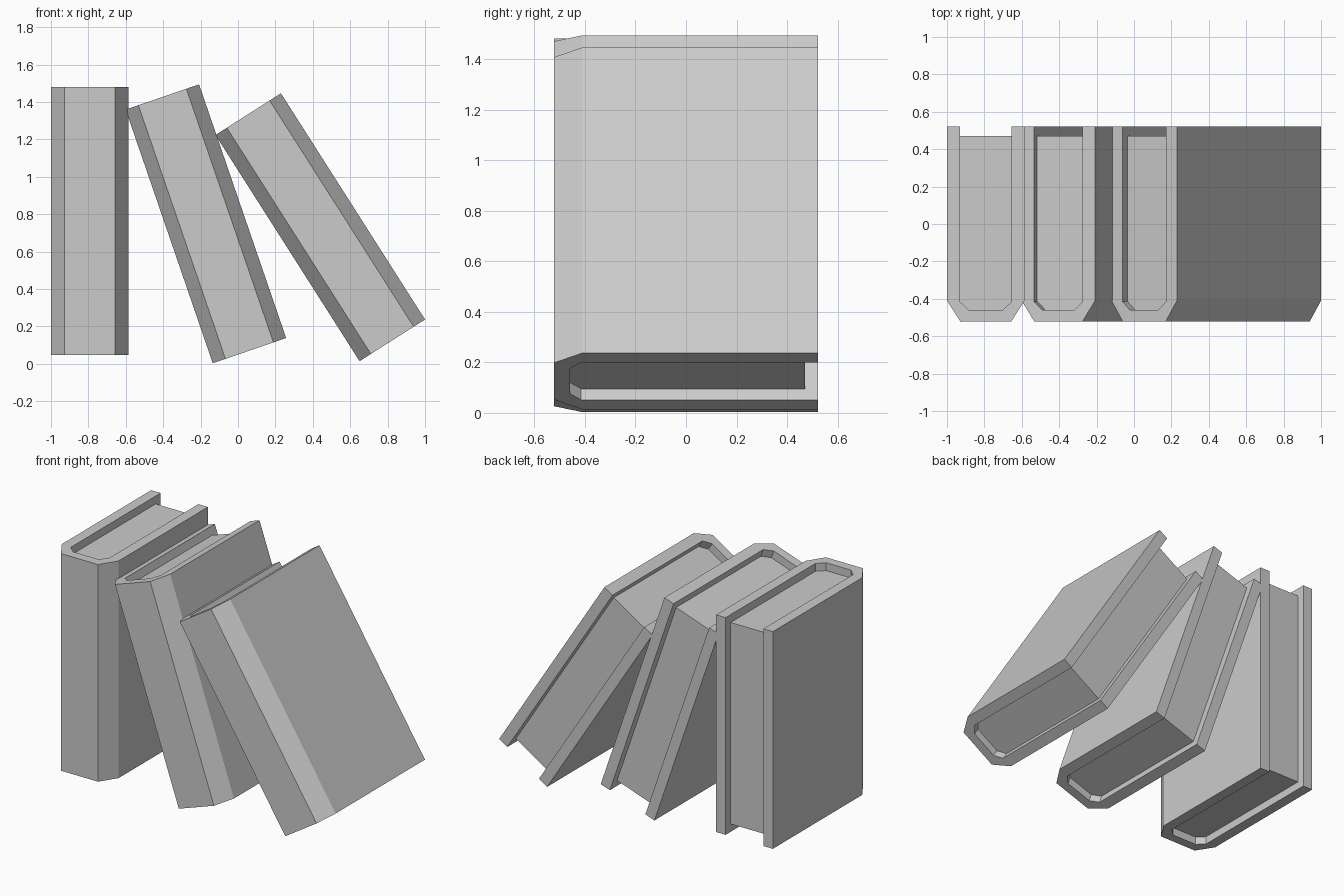
import bpy, bmesh, math
from mathutils import Matrix

default = bpy.data.objects.get("Cube")
if default:
    bpy.data.objects.remove(default, do_unlink=True)

WIDTH, HEIGHT, BACK = 0.415, 1.434, 0.522
BOARD = 0.07      # cover thickness
RECESS = 0.052    # how far the pages sit inside the cover


def make_material(name, value):
    mat = bpy.data.materials.new(name)
    mat.use_nodes = True
    colour = (value, value, value, 1)
    mat.diffuse_color = colour
    mat.node_tree.nodes["Principled BSDF"].inputs["Base Color"].default_value = colour
    return mat


grey = make_material("light grey", 0.6)


def mirrored(half):
    """Complete a left-half outline across the middle of the book."""
    return half + [(WIDTH - x, y) for x, y in reversed(half)]


def prism(name, outline, bottom, top, placement):
    """Extrude an outline along the height of the book."""
    bm = bmesh.new()
    face = bm.faces.new([bm.verts.new((x, y, bottom)) for x, y in outline])
    result = bmesh.ops.extrude_face_region(bm, geom=[face])
    verts = [v for v in result["geom"] if isinstance(v, bmesh.types.BMVert)]
    bmesh.ops.translate(bm, verts=verts, vec=(0, 0, top - bottom))
    bmesh.ops.recalc_face_normals(bm, faces=bm.faces)
    mesh = bpy.data.meshes.new(name)
    bm.to_mesh(mesh)
    bm.free()
    mesh.materials.append(grey)
    obj = bpy.data.objects.new(name, mesh)
    obj.matrix_world = placement
    bpy.context.collection.objects.link(obj)


# Half outlines, from the open edge round to the spine
outer = [(0, BACK), (0, -0.41), (0.072, -BACK)]
inner = [(BOARD, BACK), (BOARD, -0.415), (0.117, -0.46)]
page = [(BOARD, BACK - RECESS)] + inner[1:]

cover_outline = mirrored(outer) + mirrored(inner)[::-1]
page_outline = mirrored(page)

# Each book: name, lower left corner (x, z), lean in degrees
books = [
    ("upright_book", -1.0, 0.047, 0),
    ("middle_book", -0.135, 0.003, 18.95),
    ("leaning_book", 0.65, 0.014, 32.5),
]
for name, x, z, lean in books:
    placement = Matrix.Translation((x, 0, z)) @ Matrix.Rotation(-math.radians(lean), 4, "Y")
    prism(name + "_cover", cover_outline, 0, HEIGHT, placement)
    prism(name + "_pages", page_outline, RECESS, HEIGHT - RECESS, placement)
